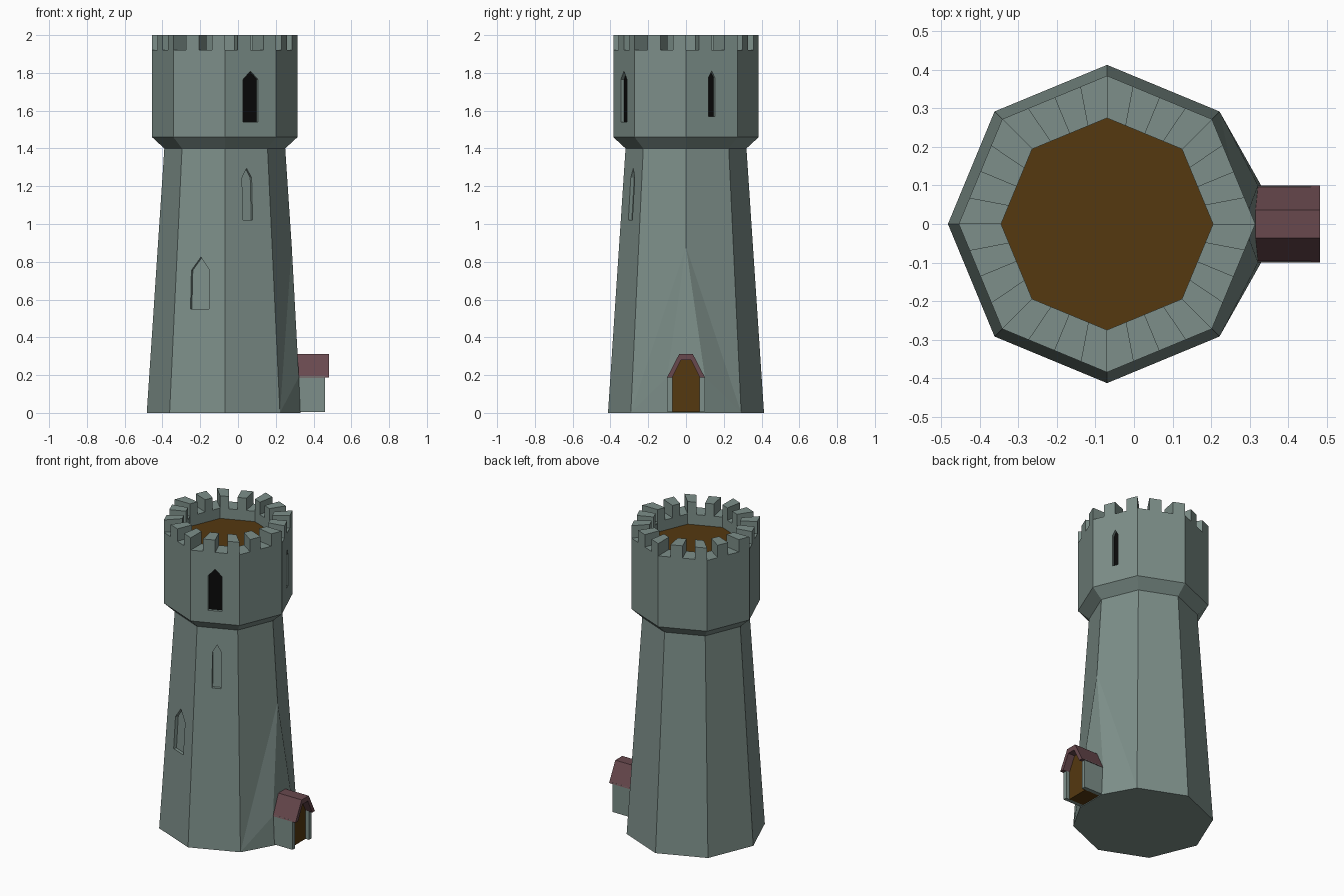
import bpy, math
from mathutils import Vector

if "Cube" in bpy.data.objects:
    bpy.data.objects.remove(bpy.data.objects["Cube"])

CX = -0.07                      # tower axis
C8 = math.cos(math.pi / 8)      # octagon apothem ratio


def material(name, rgb):
    m = bpy.data.materials.new(name)
    m.diffuse_color = (*rgb, 1)
    m.use_nodes = True
    m.node_tree.nodes["Principled BSDF"].inputs["Base Color"].default_value = m.diffuse_color
    return m


STONE = material("grey_stone", (0.205, 0.275, 0.252))
WOOD = material("brown_wood", (0.090, 0.040, 0.005))
ROOF = material("dull_red_roof", (0.140, 0.066, 0.076))
BLACK = material("dark_opening", (0.003, 0.003, 0.003))


def build(name, verts, faces, *mats):
    me = bpy.data.meshes.new(name)
    me.from_pydata([tuple(v) for v in verts], [], faces)
    for m in mats:
        me.materials.append(m)
    ob = bpy.data.objects.new(name, me)
    bpy.context.collection.objects.link(ob)
    return ob


def corner(k, r, z):
    """Octagon corner k, counted anticlockwise from the east."""
    a = k * math.pi / 4
    return Vector((CX + r * math.cos(a), r * math.sin(a), z))


def edge_point(s, r, z):
    """Point on the octagon outline, four steps per side."""
    k, f = divmod(s, 4)
    return corner(k, r, z).lerp(corner(k + 1, r, z), f / 4)


def loft(rings):
    """Closed solid through rings of equal length."""
    n = len(rings[0])
    verts = [v for ring in rings for v in ring]
    faces = [(i * n + j, i * n + (j + 1) % n, (i + 1) * n + (j + 1) % n, (i + 1) * n + j)
             for i in range(len(rings) - 1) for j in range(n)]
    faces.append(tuple(range(n))[::-1])
    faces.append(tuple(range(len(verts) - n, len(verts))))
    return verts, faces


def prism_x(name, profile, x0, x1, mat):
    """Extrude a (y, z) profile along x."""
    return build(name, *loft([[Vector((x, y, z)) for y, z in profile] for x in (x0, x1)]), mat)


# Tapered shaft, with its east corner widened at the foot to meet the porch
def shaft_radius(z):
    return 0.413 - 0.0664 * z


low = [corner(k, 0.413, 0) for k in range(1, 8)]          # 0-6
top = [corner(k, 0.32, 1.4) for k in range(8)]            # 7-14
extra = [Vector(p) for p in ((0.33, 0.1, 0), (0.322, 0.1, 0.19),
                             (0.33, -0.1, 0), (0.322, -0.1, 0.19))]   # 15-18
apex = corner(0, shaft_radius(0.88), 0.88)                # 19
faces = [(k, k + 1, k + 9, k + 8) for k in range(6)]
faces += [(15, 0, 16), (16, 0, 19), (19, 0, 8, 7),
          (6, 17, 18), (6, 18, 19), (6, 19, 7, 14),
          (18, 16, 19), (17, 15, 16, 18),
          (17, 6, 5, 4, 3, 2, 1, 0, 15), tuple(range(7, 15))]
shaft = build("tower_shaft", low + top + extra + [apex], faces, STONE)

# Flared collar, upper wall, parapet ledge and sunken wooden floor
profile = ((0.32, 1.4), (0.385, 1.46), (0.385, 1.92), (0.275, 1.92), (0.275, 1.85))
upper = build("upper_storey",
              *loft([[corner(k, r, z) for k in range(8)] for r, z in profile]), STONE)
build("roof_floor", [corner(k, 0.275, 1.853) for k in range(8)], [tuple(range(8))], WOOD)

# Sixteen merlons, two on each side, each ending at a quarter step
verts, faces = [], []
for s in range(1, 32, 2):
    v, f = loft([[edge_point(s, 0.275, z), edge_point(s, 0.385, z),
                  edge_point(s + 1, 0.385, z), edge_point(s + 1, 0.275, z)]
                 for z in (1.92, 2.0)])
    faces += [tuple(i + len(verts) for i in face) for face in f]
    verts += v
build("merlons", verts, faces, STONE)


# Pointed window niches cut into the middle of a side
def niche(name, wall, side, width, z0, shoulder, tip, radius, dark):
    a = (side + 0.5) * math.pi / 4
    out, along = Vector((math.cos(a), math.sin(a), 0)), Vector((-math.sin(a), math.cos(a), 0))
    w = width / 2
    outline = ((-w, z0), (w, z0), (w, shoulder), (0, tip), (-w, shoulder))

    def ring(offset):
        return [Vector((CX, 0, z)) + along * t + out * (radius(z) * C8 + offset)
                for t, z in outline]

    cutter = build(name + "_cutter", *loft([ring(-0.02), ring(0.05)]), STONE)
    cutter.hide_render = True
    cutter.hide_viewport = True
    cutter.display_type = 'WIRE'
    mod = wall.modifiers.new(name, 'BOOLEAN')
    mod.operation, mod.solver, mod.object = 'DIFFERENCE', 'EXACT', cutter
    if dark:
        build(name + "_opening", ring(-0.018), [(0, 1, 2, 3, 4)], BLACK)


def upper_radius(z):
    return 0.385


niche("large_window", upper, 6, 0.085, 1.54, 1.765, 1.81, upper_radius, True)
niche("slit_window", upper, 0, 0.036, 1.57, 1.775, 1.81, upper_radius, True)
niche("high_niche", shaft, 6, 0.055, 1.02, 1.245, 1.295, shaft_radius, False)
niche("low_niche", shaft, 5, 0.105, 0.55, 0.755, 0.825, shaft_radius, False)

# Porch: side walls, recessed door and folded roof
for y, label in ((-1, "front"), (1, "back")):
    pts = [(y * 0.072, 0.005), (y * 0.097, 0.005), (y * 0.097, 0.195), (y * 0.072, 0.195)]
    prism_x("porch_wall_" + label, pts if y > 0 else pts[::-1], 0.29, 0.46, STONE)
prism_x("porch_door", [(-0.074, 0.005), (0.074, 0.005), (0.074, 0.195),
                       (0.03, 0.285), (-0.03, 0.285), (-0.074, 0.195)], 0.29, 0.435, WOOD)
prism_x("porch_roof", [(0.073, 0.188), (0.1, 0.188), (0.036, 0.312), (-0.036, 0.312),
                       (-0.1, 0.188), (-0.073, 0.188), (-0.026, 0.28), (0.026, 0.28)],
        0.28, 0.483, ROOF)
